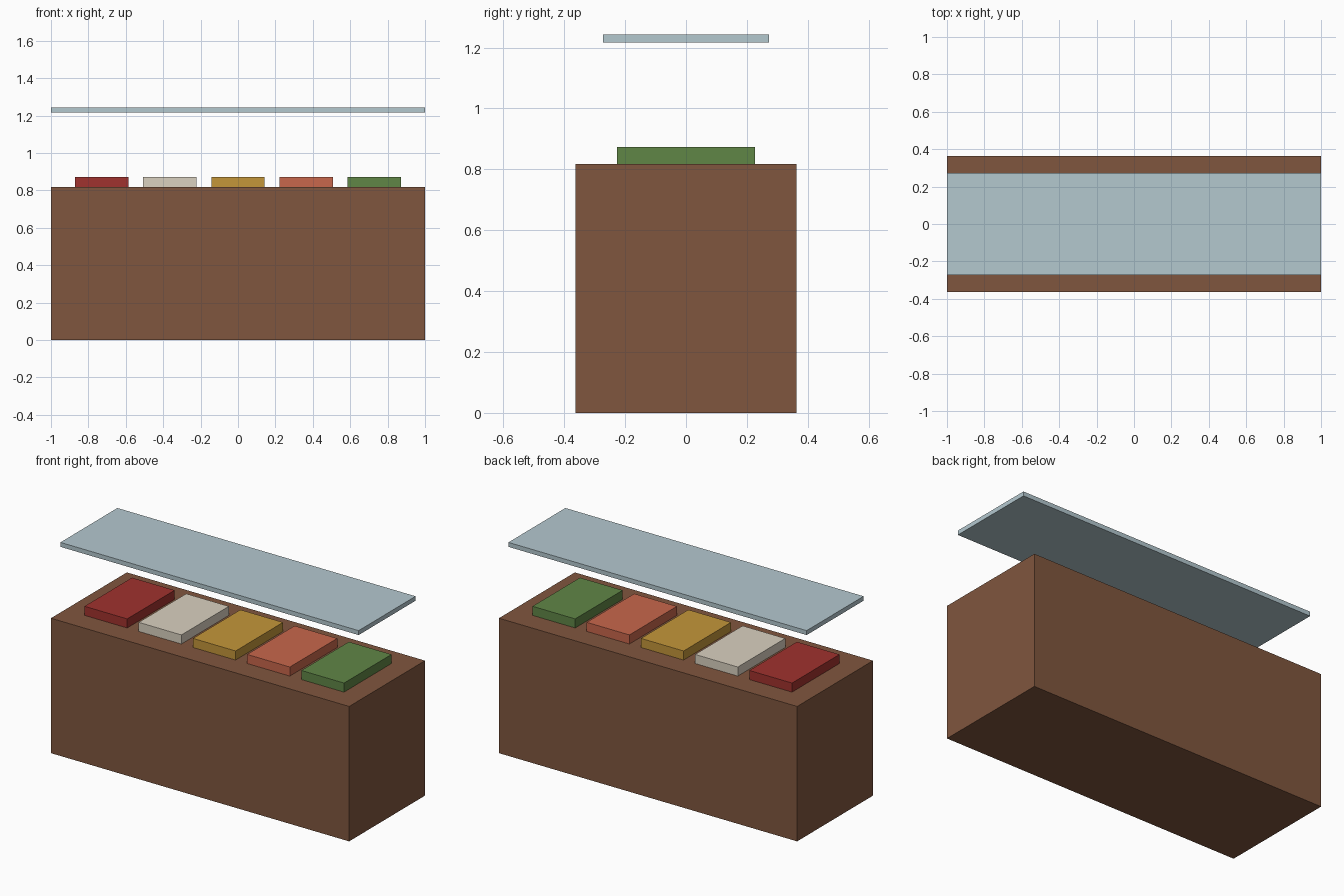
import bpy

if "Cube" in bpy.data.objects:
    bpy.data.objects.remove(bpy.data.objects["Cube"])


def srgb(r, g, b):
    """Convert 0-255 display colour to linear RGBA."""
    def lin(c):
        c /= 255
        return c / 12.92 if c <= 0.04045 else ((c + 0.055) / 1.055) ** 2.4
    return (lin(r), lin(g), lin(b), 1.0)


def box(name, x, width, depth, z0, z1, colour):
    bpy.ops.mesh.primitive_cube_add(size=1, location=(x, 0, (z0 + z1) / 2))
    obj = bpy.context.object
    obj.name = name
    obj.scale = (width, depth, z1 - z0)
    bpy.ops.object.transform_apply(location=False, rotation=False, scale=True)
    mat = bpy.data.materials.new(name + "_colour")
    mat.diffuse_color = srgb(*colour)
    mat.use_nodes = True
    mat.node_tree.nodes["Principled BSDF"].inputs["Base Color"].default_value = mat.diffuse_color
    obj.data.materials.append(mat)
    return obj


# Wooden counter
TOP = 0.818
box("counter", 0, 2.0, 0.727, 0, TOP, (128, 86, 62))

# Row of food trays
trays = [
    ("red_tray", (160, 50, 46)),
    ("cream_tray", (218, 209, 192)),
    ("yellow_tray", (196, 150, 58)),
    ("coral_tray", (200, 103, 76)),
    ("green_tray", (96, 134, 70)),
]
for i, (name, colour) in enumerate(trays):
    box(name, (i - 2) * 0.3636, 0.286, 0.4545, TOP, 0.873, colour)

# Glass guard floating above the trays
box("glass_guard", 0, 2.0, 0.5455, 1.216, 1.243, (180, 200, 207))
